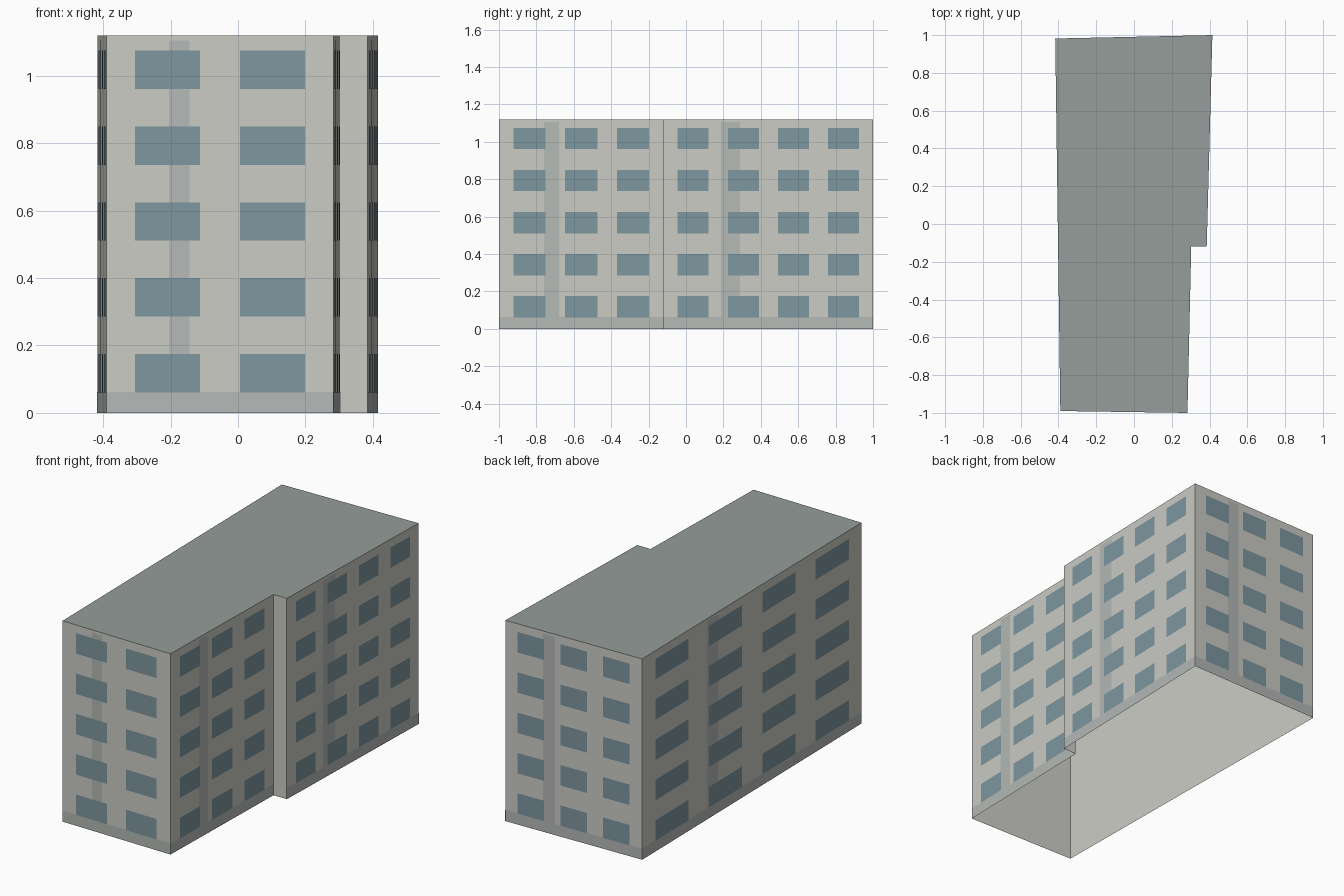
import bpy, bmesh
from mathutils import Vector

if "Cube" in bpy.data.objects:
    bpy.data.objects.remove(bpy.data.objects["Cube"])

H = 1.12          # roof height
BASE = 0.062      # plinth height
FLOORS = 5

# footprint, counter-clockwise from the front left corner
plan = [Vector(p) for p in ((-0.39, -0.99), (0.283, -1.0), (0.303, -0.12),
                            (0.385, -0.12), (0.415, 1.0), (-0.417, 0.982))]
# window columns on the wall that starts at each corner (the small step is blank)
columns = [2, 3, 0, 4, 3, 4]


def material(name, rgb):
    m = bpy.data.materials.new(name)
    m.diffuse_color = (*rgb, 1)
    m.use_nodes = True
    m.node_tree.nodes["Principled BSDF"].inputs["Base Color"].default_value = m.diffuse_color
    return m


def make_object(name, quads, mat):
    """Object made of flat polygons, one list of points each, sharing corners."""
    bm = bmesh.new()
    for q in quads:
        bm.faces.new([bm.verts.new(p) for p in q])
    bmesh.ops.remove_doubles(bm, verts=bm.verts, dist=1e-5)
    me = bpy.data.meshes.new(name)
    bm.to_mesh(me)
    bm.free()
    me.materials.append(mat)
    ob = bpy.data.objects.new(name, me)
    bpy.context.collection.objects.link(ob)
    return ob


def panel(a, b, s0, s1, z0, z1, lift=0.0):
    """Rectangle on wall a-b between distances s0 and s1, lifted off the wall."""
    d = (b - a).normalized()
    n = Vector((d.y, -d.x)) * lift
    p, q = a + d * s0 + n, a + d * s1 + n
    return [(p.x, p.y, z0), (q.x, q.y, z0), (q.x, q.y, z1), (p.x, p.y, z1)]


walls, plinth, stripes, windows = [], [], [], []
for i, n in enumerate(columns):
    a, b = plan[i], plan[(i + 1) % len(plan)]
    length = (b - a).length
    walls.append(panel(a, b, 0, length, 0, H))
    if not n:
        continue
    plinth.append(panel(a, b, 0, length, 0, BASE, 0.001))
    half = min(0.09 * length, 0.1) / 2
    stripes.append(panel(a, b, 0.32 * length - half, 0.32 * length + half,
                         BASE, 1.105, 0.001))
    # window grid
    pitch = (length - 0.05) / n
    for c in range(n):
        mid = 0.025 + (c + 0.5) * pitch
        for f in range(FLOORS):
            z = 0.061 + 0.225 * f
            windows.append(panel(a, b, mid - 0.31 * pitch, mid + 0.31 * pitch,
                                 z, z + 0.114, 0.002))

trim = material("trim_grey", (0.46, 0.49, 0.47))
make_object("walls", walls, material("wall_plaster", (0.60, 0.60, 0.56)))
make_object("roof", [[(p.x, p.y, H) for p in plan]],
            material("roof_grey", (0.30, 0.34, 0.32)))
make_object("plinth", plinth, trim)
make_object("vertical_stripes", stripes, trim)
make_object("windows", windows, material("window_glass", (0.21, 0.31, 0.35)))
